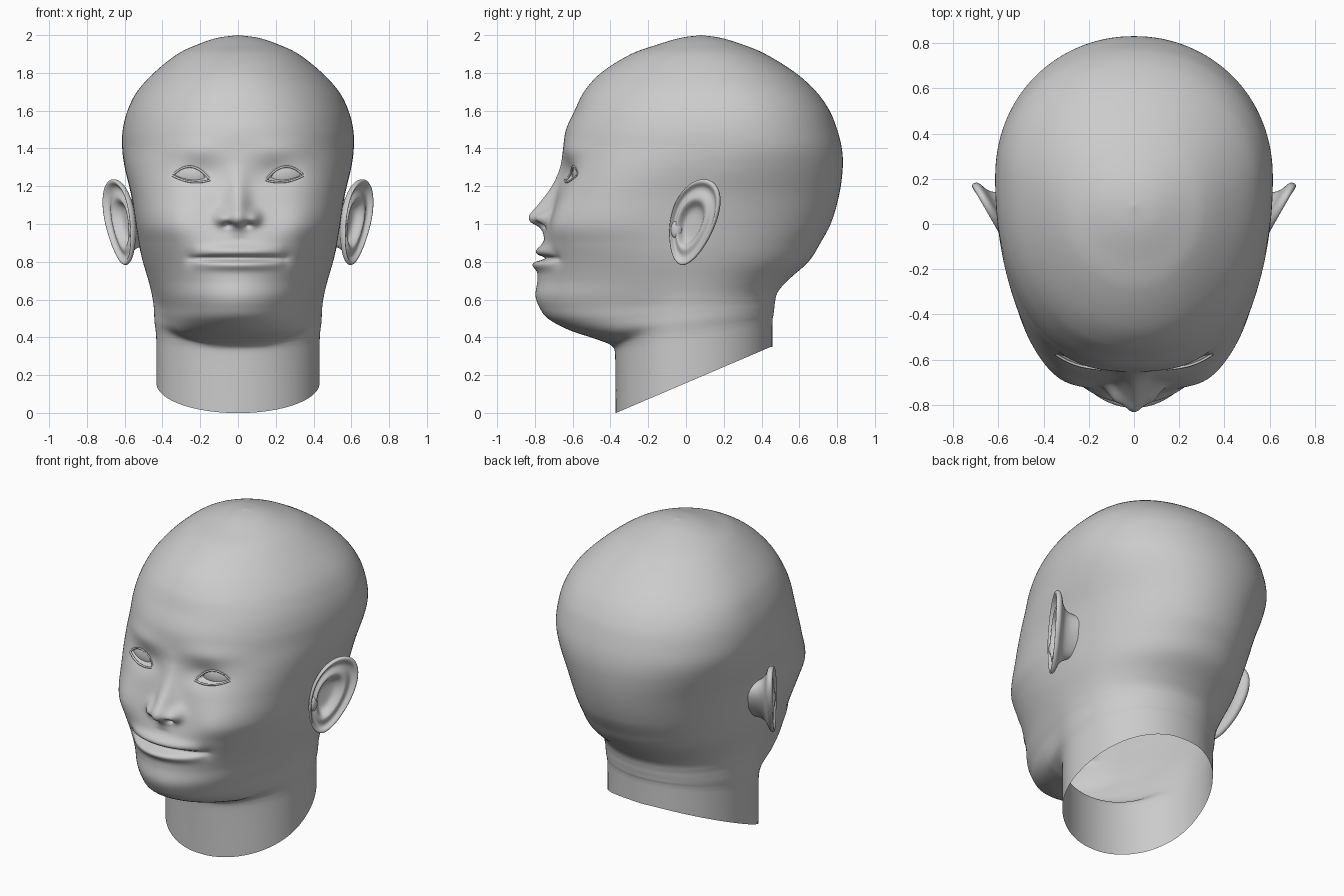
import bpy, bmesh, math
from mathutils import Vector, Matrix
from mathutils.bvhtree import BVHTree

cube = bpy.data.objects.get("Cube")
if cube:
    bpy.data.objects.remove(cube, do_unlink=True)

clay = bpy.data.materials.new("clay_grey")
clay.use_nodes = True
clay.diffuse_color = (0.6, 0.6, 0.6, 1)
clay.node_tree.nodes["Principled BSDF"].inputs["Base Color"].default_value = (0.6, 0.6, 0.6, 1)


def add_object(name, data, mirror=False):
    obj = bpy.data.objects.new(name, data)
    bpy.context.collection.objects.link(obj)
    data.materials.append(clay)
    if mirror:
        obj.modifiers.new("both_sides", "MIRROR")
    return obj


def add_mesh(name, bm, mirror=False):
    me = bpy.data.meshes.new(name)
    bm.to_mesh(me)
    me.shade_smooth()
    return add_object(name, me, mirror)


def hermite(knots, rows, s):
    """Smooth interpolation through rows of values placed at the knots."""
    last = len(knots) - 1
    i = max(j for j in range(last) if knots[j] <= s or j == 0)
    step = knots[i + 1] - knots[i]
    t = (s - knots[i]) / step

    def slope(j, c):
        a, b = max(j - 1, 0), min(j + 1, last)
        return (rows[b][c] - rows[a][c]) / (knots[b] - knots[a]) * step
    out = []
    for c in range(len(rows[0])):
        p, q, m, n = rows[i][c], rows[i + 1][c], slope(i, c), slope(i + 1, c)
        out.append(p + m * t + (3 * (q - p) - 2 * m - n) * t * t + (2 * (p - q) + m + n) * t ** 3)
    return out


def bump(d, width):
    return math.exp(-(d / width) ** 2)


def clamp(v):
    return max(0.0, min(1.0, v))


# Head sections: height, front y, back y, half width, centre y, front squareness
SECTIONS = [
    (0, -.1, .1, .1, 0, 2), (.3, -.25, .2, .2, 0, 2), (.36, -.38, .3, .3, 0, 2),
    (.4, -.5, .38, .36, 0, 2), (.44, -.62, .4, .39, 0, 2), (.5, -.73, .42, .4, 0, 2),
    (.56, -.775, .43, .41, 0, 2), (.62, -.795, .45, .43, 0, 2), (.7, -.785, .53, .46, 0, 2),
    (.8, -.78, .645, .495, 0, 2.1), (.9, -.755, .71, .52, 0, 2.4), (1, -.725, .765, .54, 0, 2.8),
    (1.15, -.685, .81, .565, .06, 2.8), (1.3, -.66, .83, .6, .15, 2.5),
    (1.4, -.65, .825, .613, .2, 2.3), (1.5, -.635, .8, .61, .2, 2.2),
    (1.6, -.59, .76, .585, .2, 2.2), (1.7, -.54, .69, .535, .18, 2.1),
    (1.8, -.45, .58, .445, .14, 2), (1.9, -.29, .42, .32, .1, 2),
    (1.95, -.15, .3, .215, .08, 2), (1.985, -.03, .185, .11, .08, 2), (2, .08, .08, 0, .08, 2)]
KNOTS = [0]
for a, b in zip(SECTIONS, SECTIONS[1:]):
    KNOTS.append(KNOTS[-1] + math.hypot(b[0] - a[0], b[3] - a[3]))

# Nose: height, projection, half width
NOSE = [(.92, 0, .05), (.96, .022, .05), (.985, .05, .06), (1.01, .1, .07), (1.045, .117, .072),
        (1.1, .087, .062), (1.2, .036, .055), (1.3, .008, .06), (1.38, 0, .06)]
NOSE_Z = [n[0] for n in NOSE]
EYE_X, EYE_Z, EYE_W = .247, 1.245, .1


def lid(a, upper):
    """Height of an eyelid edge, a running from inner -1 to outer 1."""
    return EYE_Z + .012 * a + (.058 if upper else -.022) * (1 - a * a)


def face_relief(x, z):
    """Forward push of the face at a point."""
    x = abs(x)
    d = 0
    if NOSE_Z[0] < z < NOSE_Z[-1]:
        _, h, w = hermite(NOSE_Z, NOSE, z)
        d += h * bump(x, w)
    d += .04 * bump(x - .088, .036) * bump(z - 1.03, .04)      # nostril wings
    d -= .04 * bump(x - .05, .022) * bump(z - .995, .014)      # nostrils
    d -= .035 * bump(x - .2, .12) * bump(z - 1.27, .07)        # eye sockets
    d += .012 * bump(x - .25, .15) * bump(z - 1.4, .05)        # brows
    d += .028 * bump(x - .33, .12) * bump(z - 1, .13)          # cheeks
    lips = clamp(1 - (x / .25) ** 2)
    d += lips * (.026 * bump(z - .858, .028) + .03 * bump(z - .785, .028))
    d -= .045 * clamp(1 - (x / .27) ** 4) * bump(z - .818, .014)
    d -= .012 * bump(x - .26, .03) * bump(z - .82, .035)       # mouth corners
    a = (x - EYE_X) / EYE_W
    if abs(a) < 1:                                             # eye openings
        d -= .03 * clamp(min(lid(a, True) - z, z - lid(a, False)) / .016)
    return d


def section_radius(s, c, front, back, width, n):
    depth, p = (front, n) if c > 0 else (back, 2.1)
    return ((abs(s) / width) ** p + (abs(c) / depth) ** p) ** (-1 / p)


# Head and neck as one open skin, the neck cut on a slope
COLS, BLEND, CUT = 200, .05, .6
bm = bmesh.new()
rings = []
for i in range(len(KNOTS) - 1):
    count = max(4, round((KNOTS[i + 1] - KNOTS[i]) / .009))
    for k in range(count):
        sec = hermite(KNOTS, SECTIONS, KNOTS[i] + (KNOTS[i + 1] - KNOTS[i]) * k / count)
        z, front, back, width, yc, n = sec
        ring = []
        for j in range(COLS):
            t = math.tau * j / COLS
            t -= .55 * math.sin(t)
            s, c = math.sin(t), math.cos(t)
            r = section_radius(s, c, yc - front, back - yc, width, n)
            if z < 1.2:
                neck = section_radius(s, c, .37, .455, .43, 2)
                fade = BLEND * clamp((1.2 - z) * 3)
                r = (r + neck + math.sqrt((r - neck) ** 2 + fade ** 2)) / 2
            x, y, h = r * s, yc - r * c, z
            if z < CUT:
                base = .35 * clamp((y + .37) / .82)
                h = base + (CUT - base) * z / CUT
            if c > 0:
                y -= face_relief(x, z)
            ring.append(bm.verts.new((x, y, h)))
        rings.append(ring)
for low, high in zip(rings, rings[1:]):
    for j in range(COLS):
        k = (j + 1) % COLS
        bm.faces.new((low[j], low[k], high[k], high[j]))
crown = bm.verts.new((0, SECTIONS[-1][1], 2))
for j in range(COLS):
    bm.faces.new((rings[-1][j], rings[-1][(j + 1) % COLS], crown))
bm.normal_update()
skin = BVHTree.FromBMesh(bm)
add_mesh("head_and_neck", bm)
bm.free()


def face_y(x, z):
    return skin.ray_cast(Vector((x, -2, z)), Vector((0, 1, 0)))[0].y


# Eyeballs set in the eye openings
bm = bmesh.new()
place = (Matrix.Translation((EYE_X, face_y(EYE_X, EYE_Z + .018) + .066, EYE_Z + .015))
         @ Matrix.Rotation(math.radians(16), 4, "Z") @ Matrix.Diagonal((.14, .09, .1, 1)))
bmesh.ops.create_uvsphere(bm, u_segments=48, v_segments=32, radius=1, matrix=place)
add_mesh("eyeballs", bm, mirror=True)
bm.free()

# Eyelid rims
for name, upper in (("upper_eyelids", True), ("lower_eyelids", False)):
    cu = bpy.data.curves.new(name, "CURVE")
    cu.dimensions = "3D"
    cu.bevel_depth = .006
    cu.bevel_resolution = 2
    line = cu.splines.new("POLY")
    line.points.add(20)
    for i, p in enumerate(line.points):
        a = i / 10 - 1
        x, z = EYE_X + EYE_W * a, lid(a, upper)
        p.co = (x, face_y(x, z + (.008 if upper else -.008)) + .003, z, 1)
    line.use_smooth = True
    add_object(name, cu, mirror=True)

# Ears: a cupped dish with a rolled rim, closing behind to a root in the head
EAR = Vector((.625, .04, 1.01))
U, V, N = Vector((.5, .866, 0)), Vector((.13, .25, 1)), Vector((.866, -.5, 0))
PROFILE = [(.08, -.04), (.3, -.04), (.42, -.028), (.52, .004), (.62, .01), (.74, -.008), (.84, -.004),
           (.9, .016), (.96, .02), (1, .008), (.98, -.012), (.88, -.022), (.68, -.035), (.55, -.07), (.5, -.13)]
SEGS = 40
bm = bmesh.new()
rings = []
for i, (rho, h) in enumerate(PROFILE):
    ring = []
    for j in range(SEGS):
        t = math.tau * j / SEGS
        up = math.sin(t)
        u = .14 * (1 + .2 * up) * math.cos(t) * rho - .035 * (1 - rho)
        v = .23 * up * rho - .02 * (1 - rho)
        lift = h * (.6 + .4 * clamp(up + .8)) if h > 0 else h
        ring.append(bm.verts.new(EAR + U * u + V * v + N * lift))
    rings.append(ring)
bm.faces.new(rings[0])
for low, high in zip(rings, rings[1:]):
    for j in range(SEGS):
        k = (j + 1) % SEGS
        bm.faces.new((low[j], high[j], high[k], low[k]))
bmesh.ops.recalc_face_normals(bm, faces=bm.faces)
ears = add_mesh("ears", bm, mirror=True)
ears.modifiers.new("smooth", "SUBSURF").levels = 2
bm.free()

# Small flaps in front of the ear canals
bm = bmesh.new()
place = Matrix.Translation(EAR - U * .1 - V * .04 - N * .01) @ Matrix.Diagonal((.02, .03, .045, 1))
bmesh.ops.create_uvsphere(bm, u_segments=24, v_segments=16, radius=1, matrix=place)
add_mesh("ear_flaps", bm, mirror=True)
bm.free()
